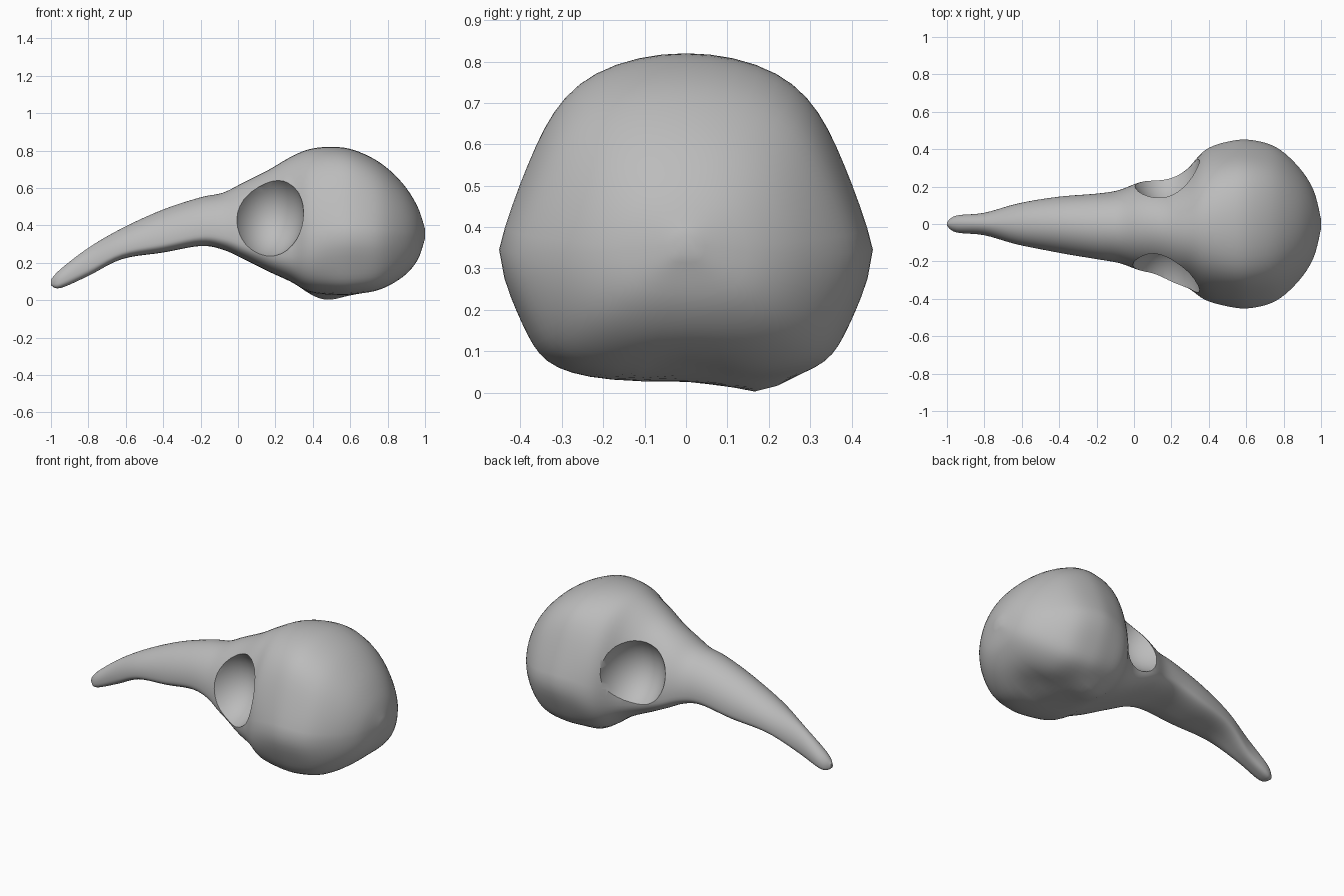
import bpy, bmesh, math
from mathutils import Vector

cube = bpy.data.objects.get("Cube")
if cube:
    bpy.data.objects.remove(cube, do_unlink=True)

bone = bpy.data.materials.new("grey_bone")
bone.use_nodes = True
bone.diffuse_color = (0.5, 0.5, 0.5, 1)
bone.node_tree.nodes["Principled BSDF"].inputs["Base Color"].default_value = bone.diffuse_color

# Stations from beak tip to back of head: x, bottom, top, half width, height share of widest line
STATIONS = [Vector(s) for s in (
    (-1, .08, .11, .01, .4),
    (-.95, .065, .165, .045, .4),
    (-.8, .13, .28, .06, .35),
    (-.62, .22, .385, .11, .28),
    (-.4, .255, .485, .15, .25),
    (-.2, .29, .55, .175, .25),
    (-.08, .27, .575, .195, .25),
    (.03, .22, .63, .235, .22),
    (.16, .155, .695, .265, .22),
    (.28, .10, .765, .315, .26),
    (.38, .045, .807, .40, .34),
    (.5, .028, .82, .44, .39),
    (.62, .028, .803, .45, .41),
    (.76, .05, .735, .41, .42),
    (.88, .12, .625, .305, .43),
    (.96, .215, .50, .18, .44),
    (1, .33, .38, .025, .5))]
STEPS = 5
SIDES = 56


def spline(p, q, r, s, t):
    """Smooth blend from q to r."""
    return q + (r - p) * (t / 2) + (p * 2 - q * 5 + r * 4 - s) * (t * t / 2) \
        + (q * 3 - p - r * 3 + s) * (t ** 3 / 2)


def hill(x, y, cx, cy, rx, ry):
    return math.exp(-((x - cx) / rx) ** 2 - ((y - cy) / ry) ** 2)


def power(v, e):
    return math.copysign(abs(v) ** e, v)


def section(station):
    """One closed cross-section, rounded above and boxier below."""
    x, low, high, width, share = station
    middle = low + (high - low) * share
    # The cheeks lean a little to the right side
    lean = -.014 * hill(x, 0, -.12, 0, .25, 1) - .03 * hill(x, 0, .22, 0, .12, 1)
    # Only the braincase has a flat crown, flat base and sloping sides
    flatten = .055 * hill(x, 0, .62, 0, .28, 1)
    points = []
    for i in range(SIDES):
        a = math.tau * i / SIDES
        c, s = math.cos(a), math.sin(a)
        e = 1 if s >= 0 else .7
        y = width * (power(c, e) - flatten * math.copysign(1, s) * math.sin(4 * a))
        z = middle + (high - middle if s >= 0 else middle - low) * power(s, e)
        if s < 0:
            # Lobe beside the jaw joint and hollow at the base of the skull
            z += s * s * (.03 * hill(x, y, .74, 0, .1, .1)
                          - .035 * hill(x, y, .47, .18, .1, .09))
        points.append((x, y + lean, z))
    return points


# Skull and beak as one lofted skin
bm = bmesh.new()
rings = []
last = len(STATIONS) - 1
for k in range(last):
    near = [STATIONS[min(max(k + d, 0), last)] for d in (-1, 0, 1, 2)]
    for j in range(STEPS + (k == last - 1)):
        rings.append([bm.verts.new(p) for p in section(spline(*near, j / STEPS))])
for a, b in zip(rings, rings[1:]):
    for i in range(SIDES):
        n = (i + 1) % SIDES
        bm.faces.new((a[i], a[n], b[n], b[i]))
bm.faces.new(rings[0])
bm.faces.new(rings[-1])
bmesh.ops.recalc_face_normals(bm, faces=bm.faces)
mesh = bpy.data.meshes.new("skull_with_beak")
bm.to_mesh(mesh)
bm.free()
mesh.materials.append(bone)
skull = bpy.data.objects.new("skull_with_beak", mesh)
bpy.context.collection.objects.link(skull)

# Deep eye sockets carved from both sides
for side, name in ((-1, "right_socket_cutter"), (1, "left_socket_cutter")):
    bpy.ops.mesh.primitive_uv_sphere_add(segments=32, ring_count=20,
                                         location=(.15, side * .37, .465))
    cutter = bpy.context.object
    cutter.name = name
    cutter.scale = (.2, .275, .24)
    cutter.rotation_euler.z = side * math.radians(6)
    cutter.hide_render = True
    cutter.data.materials.append(bone)
    bpy.context.view_layer.objects.active = skull
    cut = skull.modifiers.new(name, "BOOLEAN")
    cut.operation = "DIFFERENCE"
    cut.solver = "EXACT"
    cut.object = cutter
    bpy.ops.object.modifier_apply(modifier=cut.name)
    bpy.data.objects.remove(cutter, do_unlink=True)

bpy.ops.object.select_all(action="DESELECT")
skull.select_set(True)
bpy.context.view_layer.objects.active = skull
bpy.ops.object.shade_smooth_by_angle(angle=math.radians(40))
